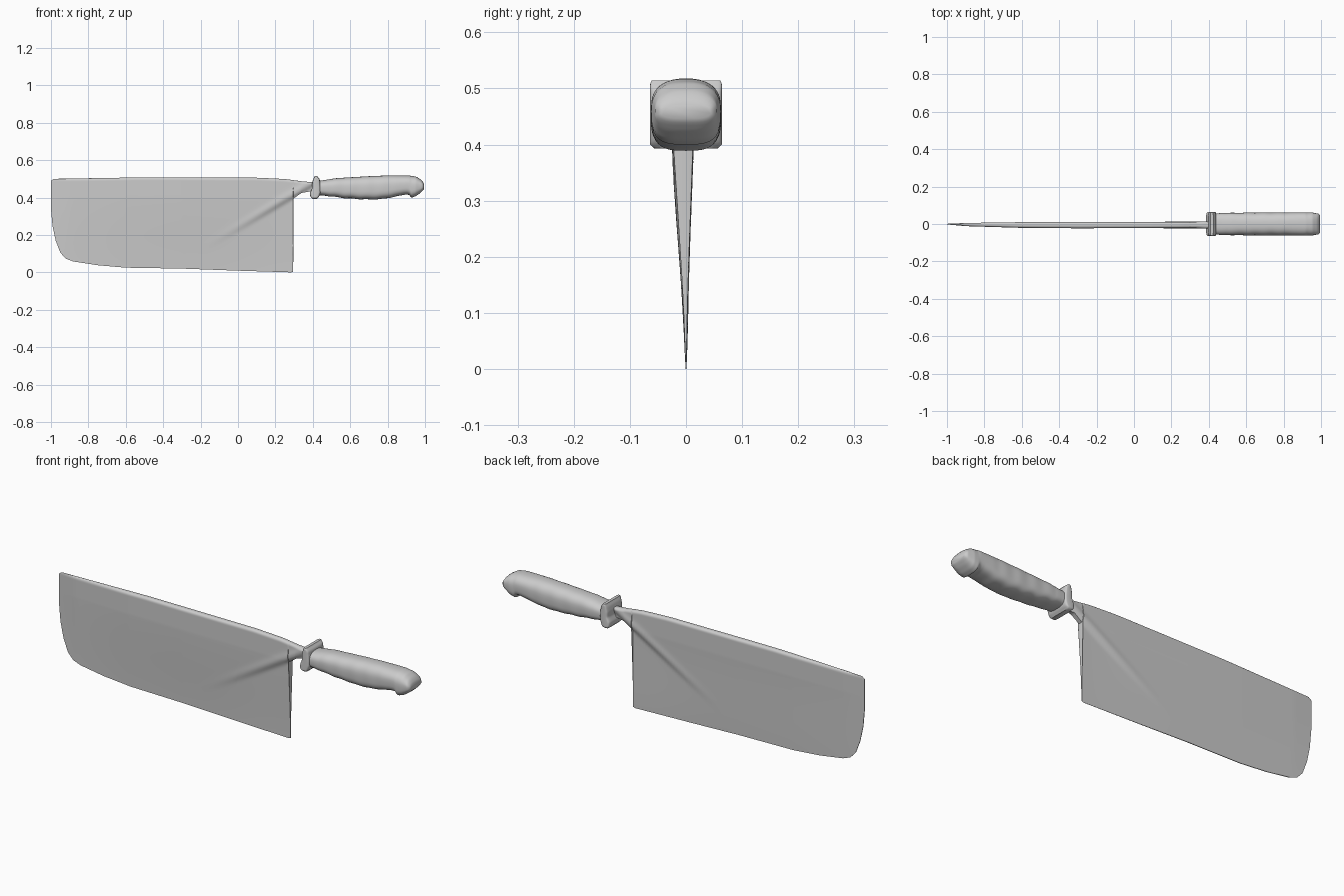
import bpy, bmesh, math

cube = bpy.data.objects.get("Cube")
if cube:
    bpy.data.objects.remove(cube)

steel = bpy.data.materials.new("plain grey")
steel.use_nodes = True
GREY = (0.6, 0.6, 0.6, 1)
steel.diffuse_color = GREY
steel.node_tree.nodes["Principled BSDF"].inputs["Base Color"].default_value = GREY


def interp(table, x):
    """Piecewise linear lookup in a list of (x, value) pairs."""
    for (xa, va), (xb, vb) in zip(table, table[1:]):
        if x <= xb:
            t = max(0, (x - xa) / (xb - xa))
            return va + (vb - va) * t
    return table[-1][1]


def soft(table, x, r=0.012):
    """Lookup averaged over a small window, which rounds the corners."""
    return sum(interp(table, x + r * k) for k in (-1, -0.5, 0, 0.5, 1)) / 5


def step(a, b, x):
    t = min(1, max(0, (x - a) / (b - a)))
    return t * t * (3 - 2 * t)


def loft(name, rings, angle):
    """Skin closed rings of points, cap both ends and shade smooth."""
    bm = bmesh.new()
    loops = [[bm.verts.new(p) for p in ring] for ring in rings]
    n = len(loops[0])
    for a, b in zip(loops, loops[1:]):
        for i in range(n):
            j = (i + 1) % n
            bm.faces.new((a[i], a[j], b[j], b[i]))
    bm.faces.new(loops[0])
    bm.faces.new(loops[-1])
    bmesh.ops.recalc_face_normals(bm, faces=bm.faces[:])
    mesh = bpy.data.meshes.new(name)
    bm.to_mesh(mesh)
    bm.free()
    mesh.materials.append(steel)
    obj = bpy.data.objects.new(name, mesh)
    bpy.context.collection.objects.link(obj)
    bpy.ops.object.select_all(action="DESELECT")
    bpy.context.view_layer.objects.active = obj
    obj.select_set(True)
    bpy.ops.object.shade_smooth_by_angle(angle=math.radians(angle))
    return obj


# Blade outline: spine, cutting edge and thickness along the length
HEEL = 0.295
spine = [(-1, 0.49), (-0.985, 0.5), (-0.5, 0.508), (0.1, 0.506), (0.25, 0.499),
         (0.34, 0.487), (0.42, 0.48)]
edge = [(-1, 0.34), (-0.992, 0.25), (-0.975, 0.17), (-0.95, 0.105), (-0.92, 0.073),
        (-0.88, 0.058), (-0.75, 0.038), (-0.6, 0.025), (-0.3, 0.02), (0, 0.009),
        (HEEL - 0.01, 0), (HEEL, 0.004), (HEEL + 0.003, 0.395), (0.34, 0.425), (0.42, 0.438)]
taper = [(-1, 0.1), (-0.9, 0.5), (-0.6, 0.9), (-0.3, 1), (0.42, 0.9)]


def half_thickness(x, z, top):
    half = (0.001 + 0.016 * min(1, z / 0.4)) * interp(taper, x)
    # Fold running from the neck down into the blade
    d = z - (0.4 + (x - HEEL) * 0.6)
    s = step(-0.22, 0.25, x)
    half *= 1 - 0.5 * s * step(0.015, -0.015, d)
    half += 0.004 * s * math.exp(-((d - 0.025) / 0.02) ** 2)
    # Rounded spine
    u = min(1, (top - z) / 0.014)
    return half * (0.25 + 0.75 * math.sqrt(max(0, u * (2 - u))))


ROWS = 64
columns = sorted({x for x, _ in edge} | {-1 + 0.015 * i for i in range(95)})
rings = []
for x in columns:
    lo, hi = interp(edge, x), interp(spine, x)
    front, back = [], []
    for i in range(ROWS + 1):
        z = lo + (hi - lo) * (1 - (1 - i / ROWS) ** 1.4)
        mid = -0.006 * step(0, 0.4, z) * interp(taper, x)
        h = half_thickness(x, z, hi)
        front.append((x, mid - h, z))
        back.append((x, mid + h, z))
    rings.append(front + back[::-1])
loft("blade", rings, 40)

# Handle: rounded grip with finger swells and a hooked butt
top = [(0.41, 0.488), (0.46, 0.493), (0.52, 0.503), (0.6, 0.508), (0.7, 0.514),
       (0.8, 0.518), (0.92, 0.517), (0.955, 0.511), (0.98, 0.495), (0.993, 0.478), (1, 0.458)]
bottom = [(0.41, 0.405), (0.44, 0.413), (0.5, 0.405), (0.58, 0.396), (0.7, 0.389),
          (0.78, 0.393), (0.86, 0.409), (0.9, 0.417), (0.918, 0.413), (0.925, 0.398),
          (0.95, 0.407), (0.975, 0.424), (0.993, 0.442), (1, 0.458)]
width = [(0.41, 0.055), (0.48, 0.059), (0.7, 0.062), (0.95, 0.062), (0.985, 0.055), (1, 0.04)]


def squircle(t, power):
    c, s = math.cos(t), math.sin(t)
    return (math.copysign(abs(c) ** (2 / power), c), math.copysign(abs(s) ** (2 / power), s))


SIDES = 40
rings = []
for i in range(119):
    x = 0.41 + 0.005 * i
    if x > 0.9985:
        break
    ripple = 0.0015 * math.sin(x * 75) * step(0.46, 0.5, x) * step(0.88, 0.8, x)
    r = 0.003 if x > 0.9 else 0.012
    hi, lo = soft(top, x, r), soft(bottom, x, r) + ripple
    ring = []
    for k in range(SIDES):
        t = math.tau * k / SIDES
        y, z = squircle(t, 2.5 if math.sin(t) > 0 else 3.2)
        ring.append((x, y * (interp(width, x) + ripple / 2), (hi + lo) / 2 + z * (hi - lo) / 2))
    rings.append(ring)
loft("handle", rings, 45)

# Guard: thin square flap, leaning back at the top and bulging at the foot
guard_front = [(0.392, 0.4), (0.405, 0.386), (0.425, 0.385), (0.45, 0.396),
               (0.475, 0.396), (0.5, 0.402), (0.515, 0.41)]
guard_back = [(0.392, 0.42), (0.405, 0.434), (0.425, 0.442), (0.45, 0.442),
              (0.475, 0.44), (0.5, 0.436), (0.515, 0.422)]
rings = []
for i in range(32):
    z = 0.393 + 0.0039 * i
    xa, xb = soft(guard_front, z, 0.005), soft(guard_back, z, 0.005)
    w = 0.064 - 0.008 * step(0.4, 0.393, z) - 0.003 * step(0.508, 0.515, z)
    ring = []
    for k in range(SIDES):
        u, v = squircle(math.tau * k / SIDES, 6)
        ring.append(((xa + xb) / 2 + u * (xb - xa) / 2, v * w, z))
    rings.append(ring)
loft("guard", rings, 50)
